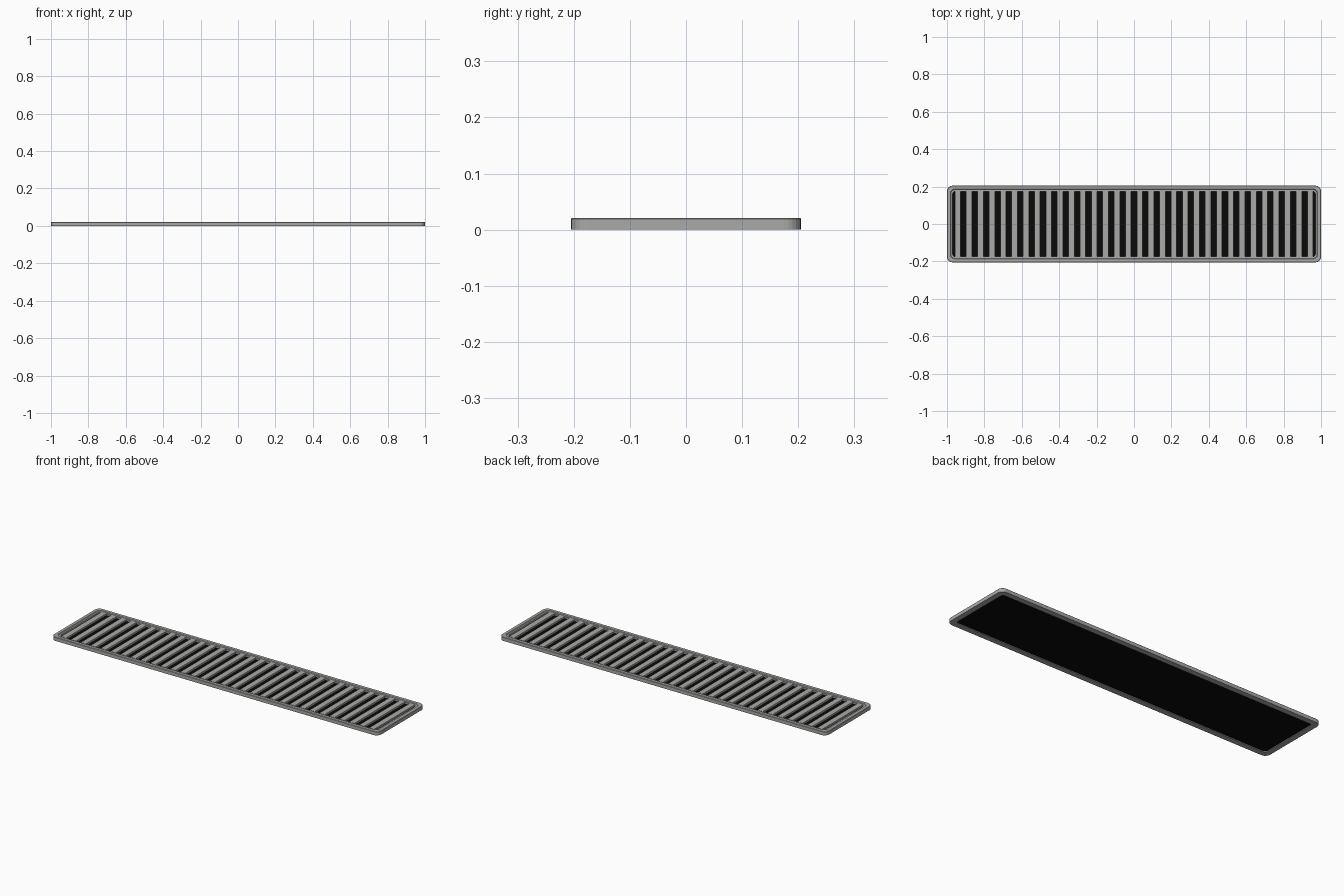
import bpy, bmesh, math

if "Cube" in bpy.data.objects:
    bpy.data.objects.remove(bpy.data.objects["Cube"])

def mat(name, c):
    m = bpy.data.materials.new(name)
    m.diffuse_color = (*c, 1)
    m.use_nodes = True
    m.node_tree.nodes["Principled BSDF"].inputs["Base Color"].default_value = m.diffuse_color
    return m

grey = mat("grey metal", (0.40, 0.40, 0.39))
black = mat("black backing", (0.003, 0.003, 0.003))

def outline(hx, hy, r, n=6):
    pts = []
    for k, (sx, sy) in enumerate([(1, 1), (-1, 1), (-1, -1), (1, -1)]):
        for i in range(n + 1):
            a = math.pi / 2 * (k + i / n)
            pts.append((sx * (hx - r) + r * math.cos(a), sy * (hy - r) + r * math.sin(a)))
    return pts

def finish(bm, name, m):
    bmesh.ops.recalc_face_normals(bm, faces=bm.faces)
    me = bpy.data.meshes.new(name)
    bm.to_mesh(me)
    bm.free()
    me.materials.append(m)
    ob = bpy.data.objects.new(name, me)
    bpy.context.collection.objects.link(ob)
    return ob

def loft(name, rings, m, closed=True):
    """Rounded-rectangle rings (inset, radius, z); closed makes a ring frame, otherwise caps."""
    bm = bmesh.new()
    loops = [[bm.verts.new((x, y, z)) for x, y in outline(1 - d, 0.205 - d, r)] for d, r, z in rings]
    for a, b in zip(loops, loops[1:] + (loops[:1] if closed else [])):
        for i in range(len(a)):
            j = (i + 1) % len(a)
            bm.faces.new((a[i], a[j], b[j], b[i]))
    if not closed:
        bm.faces.new(loops[0])
        bm.faces.new(loops[-1])
    return finish(bm, name, m)

# Outer frame with raised rim and stepped inner lip
loft("frame", [(0, .03, 0), (0, .03, .019), (.002, .028, .021), (.018, .024, .021),
               (.021, .022, .017), (.03, .018, .017), (.03, .018, 0)], grey)

# Dark recessed backing
loft("backing", [(.029, .018, .004), (.029, .018, .008)], black, closed=False)

# Row of slats
bm = bmesh.new()
for i in range(32):
    x = (i - 15.5) * 0.0608
    res = bmesh.ops.create_cube(bm, size=1)
    for v in res["verts"]:
        v.co = (x + v.co.x * 0.031, v.co.y * 0.356, 0.0125 + v.co.z * 0.011)
finish(bm, "slats", grey)
